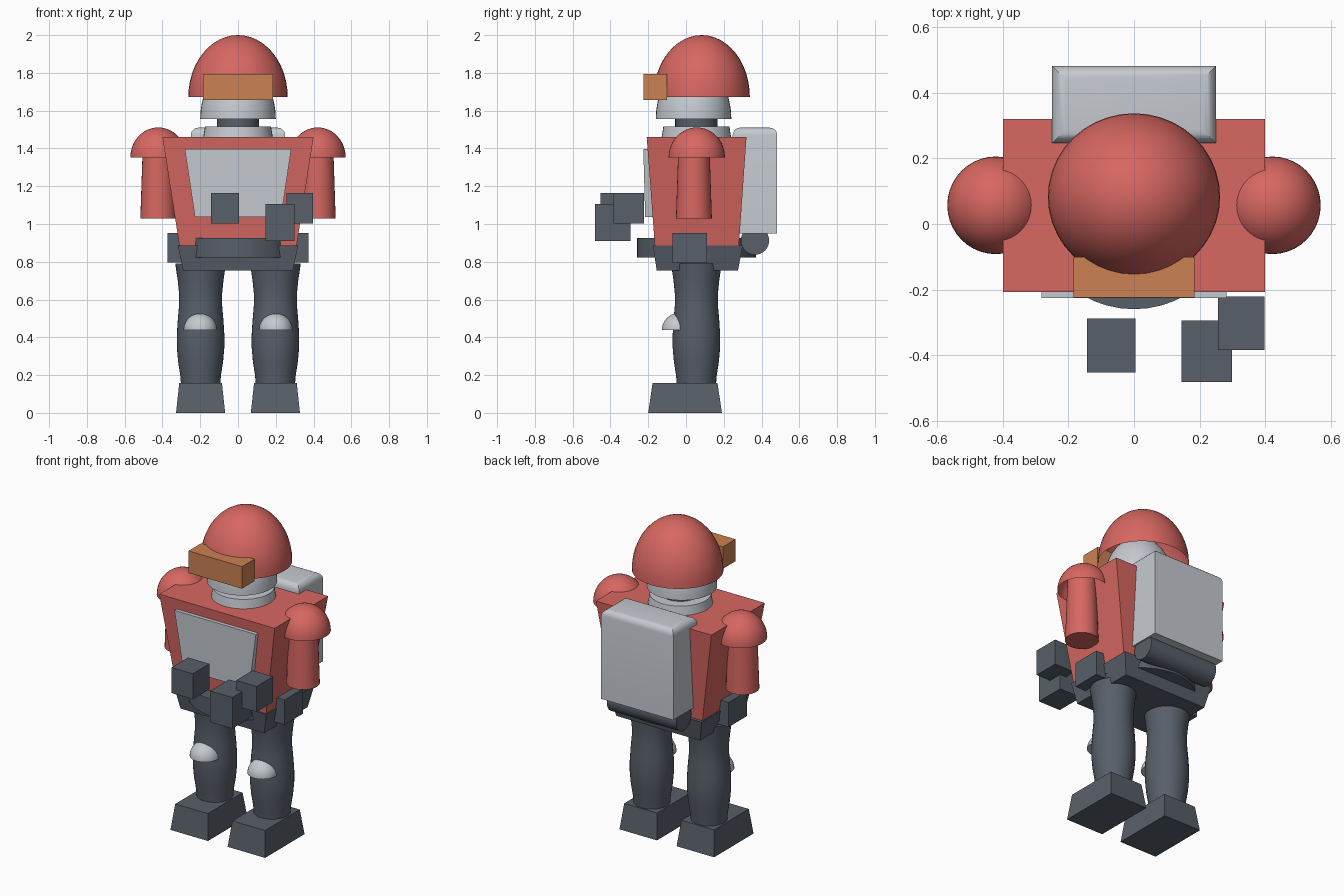
import bpy, bmesh, math
from mathutils import Vector

if "Cube" in bpy.data.objects:
    bpy.data.objects.remove(bpy.data.objects["Cube"])


def material(name, rgb):
    m = bpy.data.materials.new(name)
    m.diffuse_color = (*rgb, 1)
    m.use_nodes = True
    m.node_tree.nodes["Principled BSDF"].inputs["Base Color"].default_value = m.diffuse_color
    return m


RED = material("coral_red", (0.68, 0.135, 0.12))
ORANGE = material("orange", (0.60, 0.22, 0.085))
SILVER = material("silver", (0.56, 0.59, 0.63))
DARK = material("slate", (0.098, 0.115, 0.143))
CY = 0.055  # depth of the body axis


def finish(name, bm, mat, smooth=False):
    bmesh.ops.recalc_face_normals(bm, faces=bm.faces[:])
    me = bpy.data.meshes.new(name)
    bm.to_mesh(me)
    bm.free()
    me.materials.append(mat)
    ob = bpy.data.objects.new(name, me)
    bpy.context.collection.objects.link(ob)
    if smooth:
        bpy.ops.object.select_all(action='DESELECT')
        ob.select_set(True)
        bpy.context.view_layer.objects.active = ob
        bpy.ops.object.shade_smooth_by_angle(angle=math.radians(40))
    return ob


def block(name, mat, low, high, z0, z1):
    """Box whose bottom and top are (x0, x1, y0, y1) rectangles."""
    bm = bmesh.new()
    rings = []
    for (x0, x1, y0, y1), z in ((low, z0), (high, z1)):
        rings.append([bm.verts.new((x, y, z)) for x, y in
                      ((x0, y0), (x1, y0), (x1, y1), (x0, y1))])
    a, b = rings
    bm.faces.new(a)
    bm.faces.new(b)
    for i in range(4):
        j = (i + 1) % 4
        bm.faces.new((a[i], a[j], b[j], b[i]))
    return finish(name, bm, mat)


def box(name, mat, x0, x1, y0, y1, z0, z1):
    return block(name, mat, (x0, x1, y0, y1), (x0, x1, y0, y1), z0, z1)


def lathe(name, mat, x, y, profile, sides=40):
    """Capped round part from (radius, z) pairs."""
    bm = bmesh.new()
    rings = [[bm.verts.new((x + r * math.cos(2 * math.pi * i / sides),
                            y + r * math.sin(2 * math.pi * i / sides), z))
              for i in range(sides)] for r, z in profile]
    for a, b in zip(rings, rings[1:]):
        for i in range(sides):
            j = (i + 1) % sides
            bm.faces.new((a[i], a[j], b[j], b[i]))
    bm.faces.new(rings[0])
    bm.faces.new(rings[-1])
    return finish(name, bm, mat, True)


def dome(name, mat, centre, radii, closed=False):
    """Upper half of an ellipsoid."""
    bm = bmesh.new()
    bmesh.ops.create_uvsphere(bm, u_segments=40, v_segments=24, radius=1)
    cut = bmesh.ops.bisect_plane(bm, geom=bm.verts[:] + bm.edges[:] + bm.faces[:],
                                 plane_co=(0, 0, 0), plane_no=(0, 0, 1),
                                 dist=1e-4, clear_inner=True)
    if closed:
        bmesh.ops.holes_fill(bm, edges=[e for e in bm.edges if e.is_boundary])
    bmesh.ops.scale(bm, vec=radii, verts=bm.verts[:])
    bmesh.ops.translate(bm, vec=centre, verts=bm.verts[:])
    return finish(name, bm, mat, True)


# Head, helmet and visor
dome("helmet", RED, (0, 0.083, 1.672), (0.263, 0.255, 0.328))
box("visor", ORANGE, -0.185, 0.185, -0.225, -0.10, 1.657, 1.795)
dome("head", SILVER, (0, 0.04, 1.557), (0.2, 0.2, 0.29), True)
lathe("neck", DARK, 0, CY, [(0.112, 1.48), (0.112, 1.60)])
lathe("collar", SILVER, 0, CY, [(0.187, 1.44), (0.175, 1.515)])

# Torso and chest plate following its slanted front
block("torso", RED, (-0.31, 0.31, -0.165, 0.28), (-0.40, 0.40, -0.208, 0.32), 0.885, 1.46)
block("chest_plate", SILVER, (-0.228, 0.228, -0.216, -0.16),
      (-0.282, 0.282, -0.226, -0.19), 1.037, 1.397)

# Backpack with rounded top edges and a roll below
pack = box("backpack", SILVER, -0.25, 0.25, 0.247, 0.483, 0.95, 1.51)
bm = bmesh.new()
bm.from_mesh(pack.data)
top = [e for e in bm.edges if all(v.co.z > 1.5 for v in e.verts)]
bmesh.ops.bevel(bm, geom=top, offset=0.04, segments=5, profile=0.5, affect='EDGES')
bm.to_mesh(pack.data)
bm.free()
bpy.ops.object.select_all(action='DESELECT')
pack.select_set(True)
bpy.context.view_layer.objects.active = pack
bpy.ops.object.shade_smooth_by_angle(angle=math.radians(35))

roll = lathe("pack_roll", DARK, 0, 0, [(0.075, -0.24), (0.075, 0.24)], 32)
roll.rotation_euler = (0, math.pi / 2, 0)
roll.location = (0, 0.365, 0.912)

# Pelvis and round belt
block("pelvis", DARK, (-0.29, 0.29, -0.155, 0.275), (-0.318, 0.318, -0.175, 0.30), 0.753, 0.885)
lathe("belt", DARK, 0, CY, [(0.315, 0.823), (0.315, 0.927)], 48)

# Floating blocks in front of the body
box("left_block", DARK, -0.143, 0.004, -0.453, -0.289, 1.003, 1.163)
box("middle_block", DARK, 0.145, 0.299, -0.483, -0.295, 0.91, 1.105)
box("right_block", DARK, 0.256, 0.398, -0.385, -0.222, 1.003, 1.163)

# Paired limbs
for side, s in (("left", -1), ("right", 1)):
    dome(side + "_shoulder", RED, (s * 0.422, 0.057, 1.353), (0.148, 0.149, 0.158))
    lathe(side + "_arm", RED, s * 0.422, 0.042,
          [(0.095, 1.03), (0.082, 1.42)], 32)
    hip = sorted((s * 0.25, s * 0.373))
    box(side + "_hip_pouch", DARK, *hip, -0.072, 0.112, 0.797, 0.952)
    lathe(side + "_leg", DARK, s * 0.198, CY,
          [(0.103, 0.14), (0.108, 0.20), (0.119, 0.27), (0.126, 0.35), (0.126, 0.41),
           (0.121, 0.49), (0.114, 0.57), (0.114, 0.63), (0.121, 0.70), (0.134, 0.79)])
    dome(side + "_knee_pad", SILVER, (s * 0.2, -0.038, 0.438), (0.088, 0.09, 0.09), True)
    x = s * 0.198
    block(side + "_foot", DARK, (x - 0.13, x + 0.13, -0.20, 0.19),
          (x - 0.113, x + 0.113, -0.177, 0.167), 0, 0.158)
